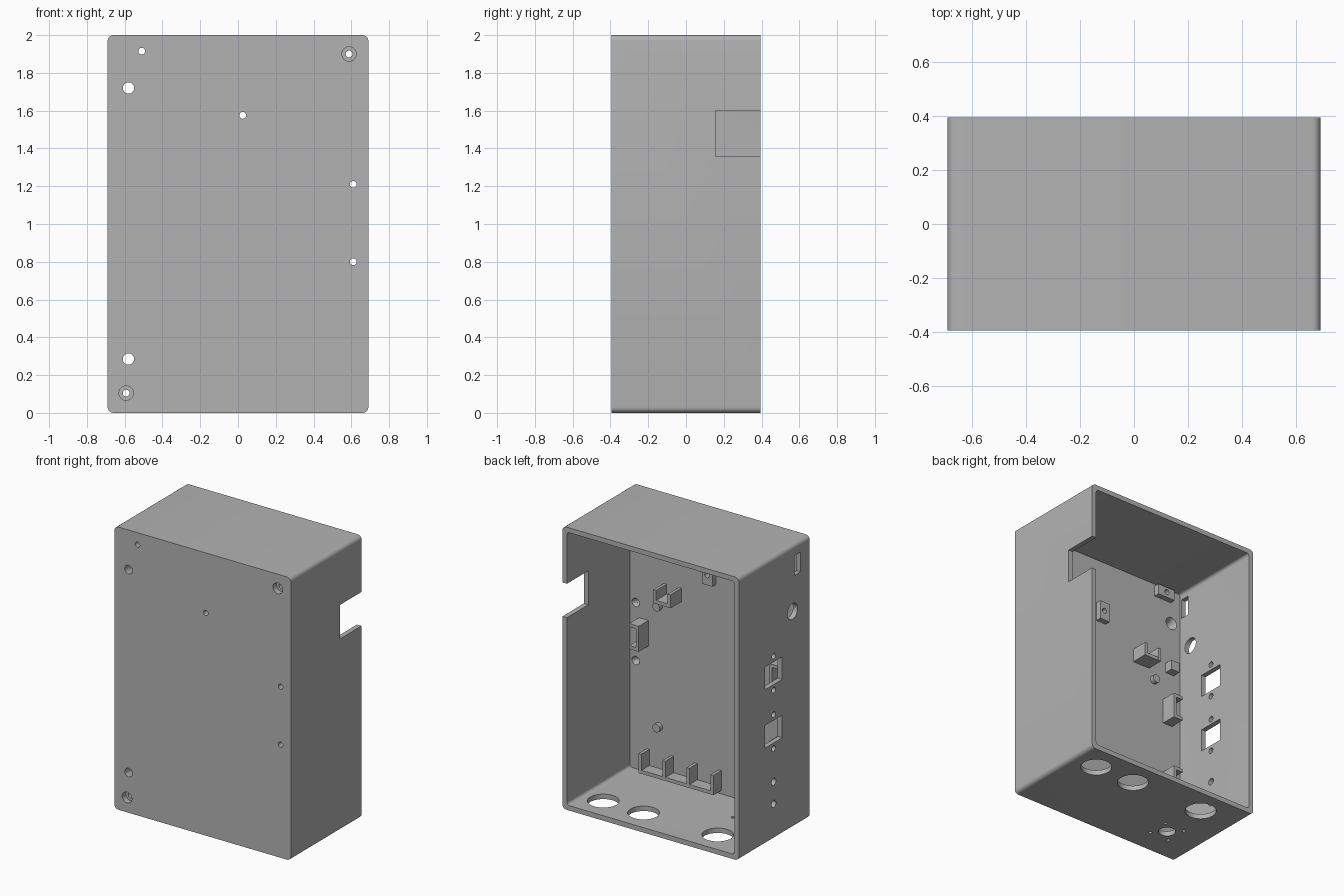
import bpy, bmesh, math
from mathutils import Matrix, Vector

if "Cube" in bpy.data.objects:
    bpy.data.objects.remove(bpy.data.objects["Cube"])

grey = bpy.data.materials.new("plain_grey")
grey.diffuse_color = (0.45, 0.45, 0.45, 1)
grey.use_nodes = True
grey.node_tree.nodes["Principled BSDF"].inputs["Base Color"].default_value = grey.diffuse_color

X, YB, YF, YI, WALL = 0.69, 0.395, -0.395, -0.31, 0.035   # YI = inner face of front panel


def finish(name, bm):
    bmesh.ops.recalc_face_normals(bm, faces=bm.faces)
    me = bpy.data.meshes.new(name)
    bm.to_mesh(me)
    bm.free()
    me.materials.append(grey)
    ob = bpy.data.objects.new(name, me)
    bpy.context.collection.objects.link(ob)
    return ob


def box(bm, x0, x1, y0, y1, z0, z1):
    m = (Matrix.Translation(((x0 + x1) / 2, (y0 + y1) / 2, (z0 + z1) / 2))
         @ Matrix.Diagonal((x1 - x0, y1 - y0, z1 - z0, 1)))
    bmesh.ops.create_cube(bm, size=1, matrix=m)


def rod(bm, a, b, r1, r2=None, seg=32):
    a, b = Vector(a), Vector(b)
    m = Matrix.Translation((a + b) / 2) @ (b - a).to_track_quat('Z', 'Y').to_matrix().to_4x4()
    bmesh.ops.create_cone(bm, cap_ends=True, segments=seg, radius1=r1,
                          radius2=r1 if r2 is None else r2, depth=(b - a).length, matrix=m)


def rounded_prism(bm, hx, z0, z1, y0, y1, r):
    # rounded rectangle in x-z, extruded along y
    pts = []
    for i, (sx, cz) in enumerate(((1, z1 - r), (-1, z1 - r), (-1, z0 + r), (1, z0 + r))):
        for k in range(7):
            t = math.radians(90 * i + 15 * k)
            pts.append((sx * (hx - r) + r * math.cos(t), y0, cz + r * math.sin(t)))
    f = bm.faces.new([bm.verts.new(p) for p in pts])
    ext = bmesh.ops.extrude_face_region(bm, geom=[f])
    bmesh.ops.translate(bm, vec=(0, y1 - y0, 0),
                        verts=[v for v in ext["geom"] if isinstance(v, bmesh.types.BMVert)])


def cut(ob, bm):
    cutter = finish("cutter", bm)
    cutter.hide_render = True
    mod = ob.modifiers.new("cut", 'BOOLEAN')
    mod.operation, mod.solver, mod.object = 'DIFFERENCE', 'EXACT', cutter
    mod.use_self = True
    dg = bpy.context.evaluated_depsgraph_get()
    me = bpy.data.meshes.new_from_object(ob.evaluated_get(dg))
    ob.modifiers.clear()
    ob.data = me
    bpy.data.objects.remove(cutter)


# --- enclosure shell, open at the back ---
bm = bmesh.new()
rounded_prism(bm, X, 0, 2, YF, YB, 0.03)
shell = finish("enclosure_shell", bm)
bm = bmesh.new()
rounded_prism(bm, X - WALL, WALL, 2 - WALL, YI, YB + 0.1, 0.02)
cut(shell, bm)

# --- raised screw pads on the inside of the front panel ---
bm = bmesh.new()
box(bm, -0.575, -0.435, YI - 0.01, YI + 0.04, 1.875, 1.95)
pad_top = finish("screw_pad_top", bm)
bm = bmesh.new()
box(bm, -0.018, 0.062, YI - 0.01, YI + 0.04, 1.505, 1.64)
pad_mid = finish("screw_pad_middle", bm)
for pad, x, z in ((pad_top, -0.51, 1.915), (pad_mid, 0.025, 1.575)):
    bm = bmesh.new()
    rod(bm, (x, -0.5, z), (x, 0, z), 0.018)
    cut(pad, bm)

# --- front panel holes ---
bm = bmesh.new()
for x, z, r in ((-0.51, 1.915, 0.018), (0.025, 1.575, 0.018), (0.61, 1.21, 0.018),
                (0.61, 0.80, 0.018), (-0.58, 1.72, 0.03), (-0.58, 0.285, 0.03),
                (0.588, 1.90, 0.018), (-0.592, 0.105, 0.018)):
    rod(bm, (x, -0.5, z), (x, -0.2, z), r)
cut(shell, bm)

# --- countersinks, outside and inside ---
bm = bmesh.new()
for x, z in ((0.588, 1.90), (-0.592, 0.105)):
    rod(bm, (x, -0.45, z), (x, YF + 0.04, z), 0.038)
for x, z, r in ((0.61, 1.21, 0.03), (0.61, 0.80, 0.03), (-0.58, 1.72, 0.046), (-0.58, 0.285, 0.046)):
    rod(bm, (x, YI - 0.03, z), (x, YI + 0.01, z), r * 0.62, r * 1.1)
cut(shell, bm)

# --- left wall ports and right wall notch ---
bm = bmesh.new()
XL, XR = -0.8, -0.62
box(bm, XL, XR, -0.295, -0.23, 1.78, 1.92)
rod(bm, (XL, -0.205, 1.535), (XR, -0.205, 1.535), 0.056)
for z in (1.178, 0.765):
    box(bm, XL, XR, -0.09, 0.10, z - 0.08, z + 0.08)
    for s in (-1, 1):
        rod(bm, (XL, 0.005, z + s * 0.12), (XR, 0.005, z + s * 0.12), 0.02, seg=20)
for z in (0.41, 0.254):
    rod(bm, (XL, 0.005, z), (XR, 0.005, z), 0.025, seg=20)
box(bm, 0.6, 0.8, 0.155, 0.5, 1.36, 1.60)
cut(shell, bm)

# --- bottom wall cable holes ---
bm = bmesh.new()
for x in (0.50, 0.185, -0.395):
    rod(bm, (x, 0.21, -0.1), (x, 0.21, 0.1), 0.102, seg=48)
rod(bm, (-0.40, -0.14, -0.1), (-0.40, -0.14, 0.1), 0.056)
for sx in (-1, 1):
    for sy in (-1, 1):
        p = (-0.40 + sx * 0.078, -0.14 + sy * 0.078)
        rod(bm, (*p, -0.1), (*p, 0.1), 0.012, seg=16)
cut(shell, bm)

# --- locating pegs ---
bm = bmesh.new()
for x in (-0.43, 0.43):
    for z in (1.235, 0.38):
        rod(bm, (x, YI - 0.01, z), (x, YI + 0.03, z), 0.029)
pegs = finish("locating_pegs", bm)

# --- U brackets, open upwards ---
for s, side in ((1, "right"), (-1, "left")):
    bm = bmesh.new()
    c, t = s * 0.322, 0.022
    y0, y1 = YI - 0.01, YI + 0.12
    box(bm, c - 0.068, c + 0.068, y0, YI + 0.118, 1.31, 1.335)
    for e in (-1, 1):
        xc = c + e * (0.068 - t / 2)
        box(bm, xc - t / 2, xc + t / 2, y0, y1, 1.31, 1.405)
    finish("u_bracket_" + side, bm)

# --- C brackets, open towards the side walls ---
for s, zc, name in ((1, 1.02, "right"), (-1, 1.03, "left"), (-1, 0.48, "lower_left")):
    bm = bmesh.new()
    a, m, b = s * 0.51, s * 0.532, s * 0.585
    y0, y1 = YI - 0.01, YI + 0.11
    box(bm, min(a, m), max(a, m), y0, y1, zc - 0.09, zc + 0.09)
    for e in (-1, 1):
        z = zc + e * 0.078
        box(bm, min(a, b), max(a, b), y0, y1 - 0.001, z - 0.012, z + 0.012)
    finish("c_bracket_" + name, bm)

# --- small support block ---
bm = bmesh.new()
box(bm, -0.60, -0.53, YI - 0.01, YI + 0.06, 1.33, 1.40)
finish("support_block", bm)

# --- comb shaped cable holder ---
bm = bmesh.new()
box(bm, -0.06, 0.525, YI - 0.01, YI + 0.088, 0.06, 0.085)
for i in range(4):
    x = 0.514 - i * 0.1875
    box(bm, x - 0.011, x + 0.011, YI - 0.01, YI + 0.09, 0.06, 0.20)
finish("cable_comb", bm)

# --- smooth the round parts, keep edges sharp ---
bpy.ops.object.select_all(action='DESELECT')
for ob in (shell, pegs, pad_top, pad_mid):
    ob.select_set(True)
bpy.context.view_layer.objects.active = shell
bpy.ops.object.shade_smooth_by_angle(angle=math.radians(30))
